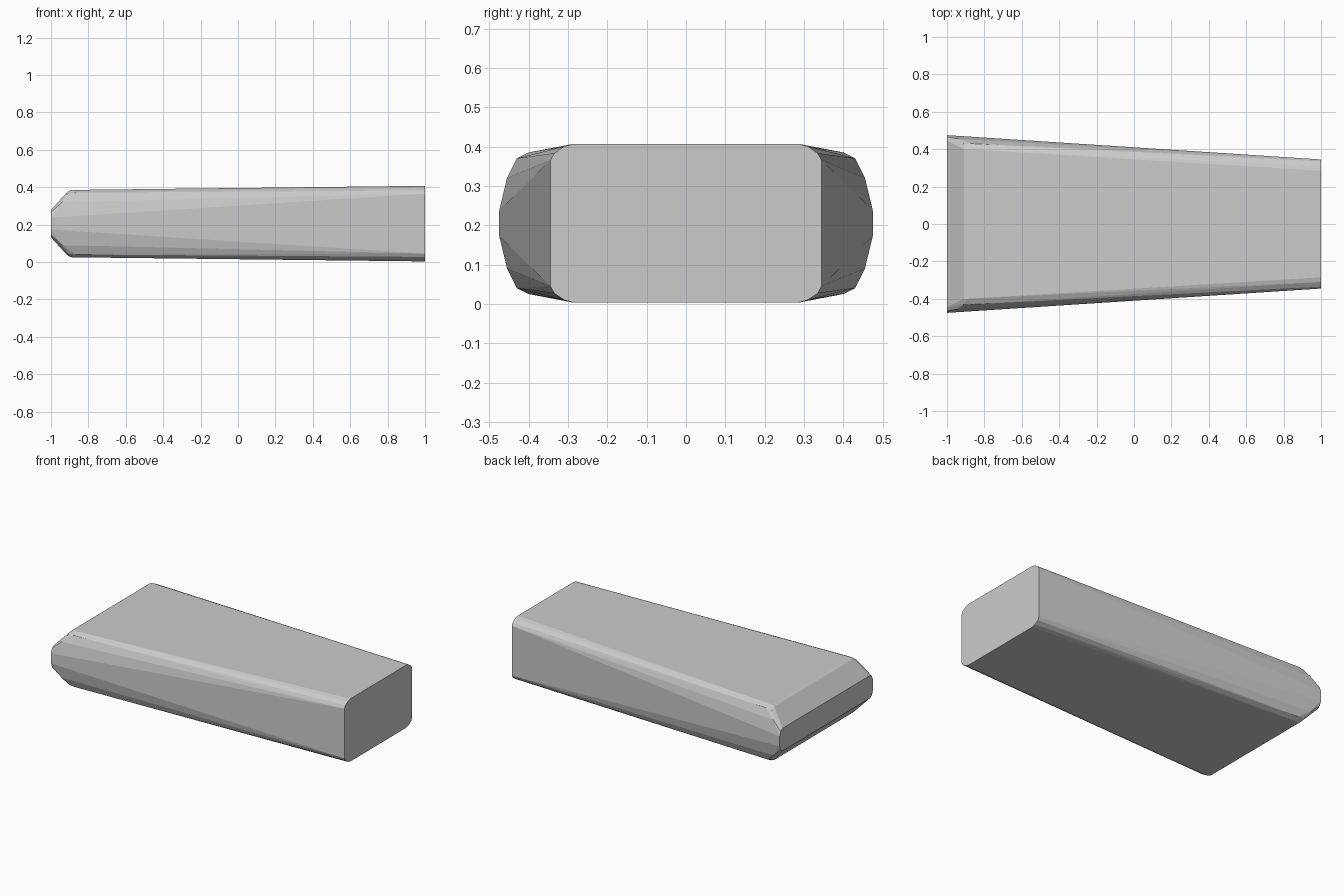
import bpy, bmesh, math

if "Cube" in bpy.data.objects:
    bpy.data.objects.remove(bpy.data.objects["Cube"])

MID = 0.205  # height of the horizontal symmetry plane

# One quarter of the outline: (x, half width, half height)
narrow_end = [(1.0, 0.285, 0.202), (1.0, 0.31, 0.195),
              (1.0, 0.335, 0.178), (1.0, 0.345, 0.16)]
wide_shoulder = [(-0.89, 0.40, 0.180), (-0.87, 0.43, 0.165),
                 (-0.91, 0.40, 0.172), (-0.91, 0.428, 0.160),
                 (-0.94, 0.455, 0.115)]
wide_end = [(-1.0, 0.475, 0.032), (-1.0, 0.465, 0.060), (-1.0, 0.445, 0.073)]


def hull_block(name, quarter):
    """Mirror quarter points in width and height, then wrap them in a hull."""
    bm = bmesh.new()
    for x, w, h in quarter:
        for sy in (-1, 1):
            for sz in (-1, 1):
                bm.verts.new((x, sy * w, MID + sz * h))
    res = bmesh.ops.convex_hull(bm, input=bm.verts[:])
    loose = [v for v in bm.verts if not v.link_faces]
    bmesh.ops.delete(bm, geom=loose, context='VERTS')
    bmesh.ops.dissolve_limit(bm, angle_limit=math.radians(0.5),
                             verts=bm.verts[:], edges=bm.edges[:])
    bmesh.ops.recalc_face_normals(bm, faces=bm.faces[:])
    mesh = bpy.data.meshes.new(name)
    bm.to_mesh(mesh)
    bm.free()
    obj = bpy.data.objects.new(name, mesh)
    bpy.context.collection.objects.link(obj)
    return obj


# Tapered slab with a blunt bevelled wide end
hull_block("tapered_block", narrow_end + wide_shoulder + wide_end)
